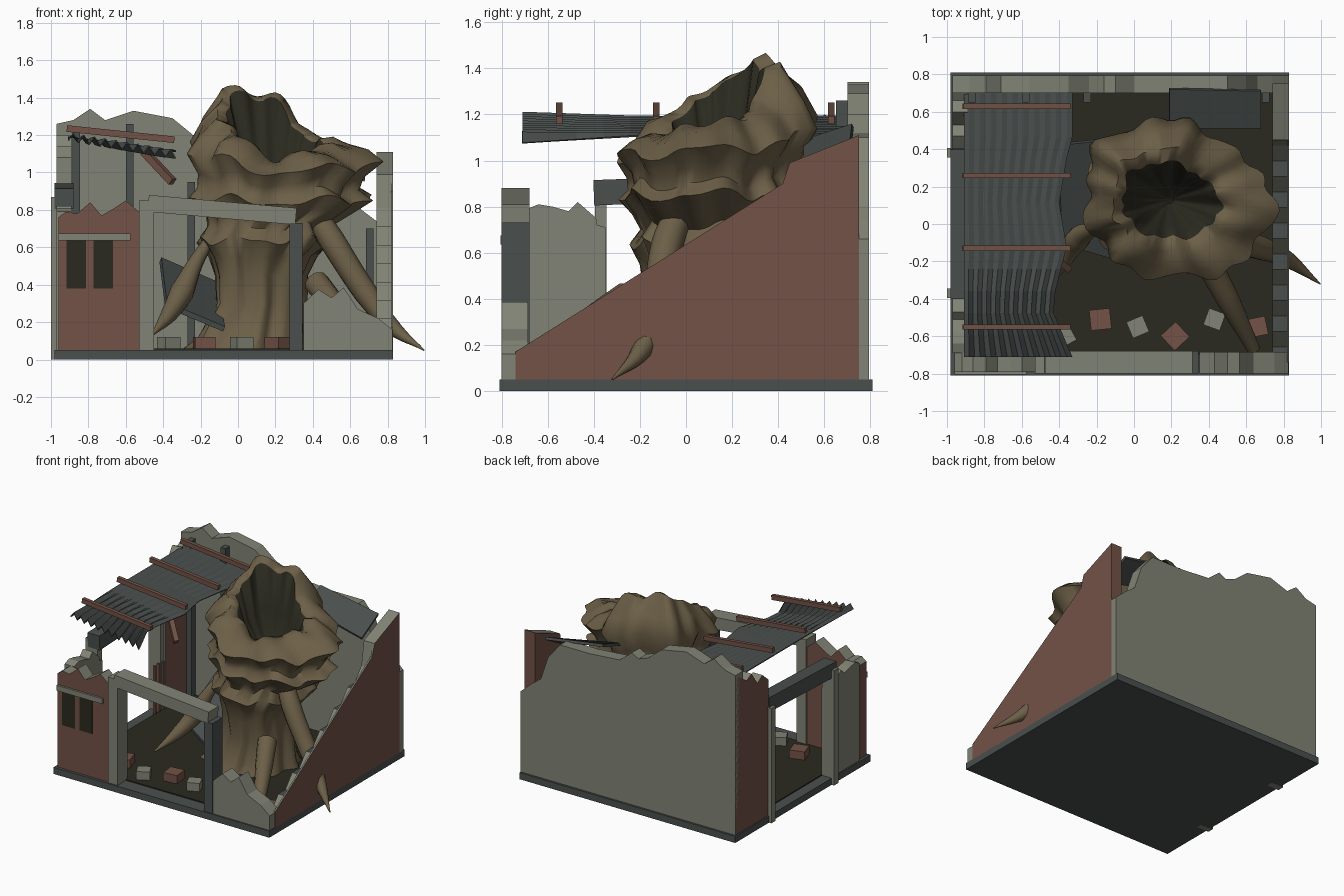
import bpy, bmesh, math
from mathutils import Vector, Matrix

cube = bpy.data.objects.get("Cube")
if cube:
    bpy.data.objects.remove(cube, do_unlink=True)


def material(name, rgb):
    m = bpy.data.materials.new(name)
    m.use_nodes = True
    m.diffuse_color = (*rgb, 1)
    m.node_tree.nodes["Principled BSDF"].inputs["Base Color"].default_value = (*rgb, 1)
    return m


GREY = material("weathered_plaster", (.22, .23, .18))
BRICK = material("old_brick", (.17, .085, .062))
SLATE = material("slate_metal", (.068, .08, .077))
HIDE = material("tan_hide", (.15, .115, .063))
DARK = material("dark_hollow", (.024, .023, .014))


def finish(name, bm, mats, rule=None):
    """Turn a bmesh into an object, colouring faces by a rule on their normal."""
    bmesh.ops.recalc_face_normals(bm, faces=bm.faces[:])
    bm.normal_update()
    if rule:
        for f in bm.faces:
            f.material_index = rule(f.normal)
    me = bpy.data.meshes.new(name)
    bm.to_mesh(me)
    bm.free()
    for m in mats:
        me.materials.append(m)
    ob = bpy.data.objects.new(name, me)
    bpy.context.collection.objects.link(ob)
    return ob


def wall(name, pts, axis, a, b, mats, rule=None):
    """Extrude a (side, height) outline along x or y from a to b."""
    bm = bmesh.new()
    place = (lambda u, z, d: (d, u, z)) if axis == "x" else (lambda u, z, d: (u, d, z))
    f = bm.faces.new([bm.verts.new(place(u, z, a)) for u, z in pts])
    ext = bmesh.ops.extrude_face_region(bm, geom=[f])
    step = (b - a, 0, 0) if axis == "x" else (0, b - a, 0)
    bmesh.ops.translate(bm, vec=step, verts=[v for v in ext["geom"] if isinstance(v, bmesh.types.BMVert)])
    finish(name, bm, mats, rule)


def box(name, x, y, z, mat, turn=0):
    bm = bmesh.new()
    size = [(r[1] - r[0]) for r in (x, y, z)]
    mid = [(r[1] + r[0]) / 2 for r in (x, y, z)]
    m = Matrix.Translation(mid) @ Matrix.Rotation(turn, 4, "Z") @ Matrix.Diagonal((*size, 1))
    bmesh.ops.create_cube(bm, size=1, matrix=m)
    finish(name, bm, [mat])


def bar(name, p, q, wide, high, mat):
    p, q = Vector(p), Vector(q)
    d = q - p
    bm = bmesh.new()
    m = Matrix.Translation((p + q) / 2) @ d.to_track_quat("X", "Z").to_matrix().to_4x4()
    bmesh.ops.create_cube(bm, size=1, matrix=m @ Matrix.Diagonal((d.length, wide, high, 1)))
    finish(name, bm, [mat])


def slab(name, corners, thick, mat):
    bm = bmesh.new()
    bm.faces.new([bm.verts.new(c) for c in corners])
    ob = finish(name, bm, [mat])
    ob.modifiers.new("thickness", "SOLIDIFY").thickness = thick


def smooth(ob, angle):
    bpy.ops.object.select_all(action="DESELECT")
    ob.select_set(True)
    bpy.context.view_layer.objects.active = ob
    bpy.ops.object.shade_smooth_by_angle(angle=math.radians(angle))


def broken_top(n):
    return 1 if n.z > .3 else 0


def broken_top_and_end(n):
    return 1 if n.z > .3 or n.y < -.5 else 0


# Base and floor
box("base_slab", (-.98, .83), (-.81, .81), (0, .05), SLATE)
box("dark_floor", (-.9, .75), (-.7, .71), (.05, .058), DARK)

# Back wall with a jagged top and pilasters
wall("back_wall", [(-.97, .05), (-.97, 1.26), (-.88, 1.28), (-.79, 1.34), (-.71, 1.28), (-.56, 1.33),
     (-.35, 1.29), (-.24, 1.2), (-.16, 1.17), (-.1, 1.2), (0, 1.12), (.25, 1.1), (.5, 1.1), (.6, .98),
     (.66, .8), (.74, .74), (.83, .66), (.83, .05)], "y", .7, .795, [GREY])
for x, top in ((-.865, 1.24), (-.58, 1.26), (-.25, .95), (.705, .7)):
    box("back_pilaster", (x - .02, x + .02), (.65, .71), (.05, top), SLATE)

# Right wall: stepped broken core behind a taller thin brick face
y0, y1, z0, z1, steps = -.74, .42, .12, .81, 7
crown = []
for i in range(steps):
    y, z = y0 + (y1 - y0) * i / steps, z0 + (z1 - z0) * i / steps
    crown += [(y, z), (y + (y1 - y0) / steps / 2, z)]
peak = [(.45, .99), (.75, 1.11), (.75, .05)]
wall("right_wall_core", [(y0, .05)] + crown + [(y1, z1)] + peak, "x", .74, .818, [BRICK, GREY, SLATE],
     lambda n: 2 if n.z > .98 else broken_top_and_end(n))
wall("right_wall_outer_face", [(y0, .05), (y0, .17), (y1, .9)] + peak, "x", .818, .83, [BRICK, GREY],
     broken_top_and_end)

# Left wall: two stubs either side of a wide opening
wall("left_wall_back", [(.4, .05), (.4, 1.08), (.47, 1.14), (.53, 1.1), (.6, 1.2), (.66, 1.17), (.79, 1.26),
     (.79, .05)], "x", -.97, -.89, [BRICK, GREY], broken_top_and_end)
wall("left_wall_front", [(-.69, .05), (-.69, .79), (-.64, .81), (-.58, .8), (-.51, .78), (-.47, .82),
     (-.39, .75), (-.385, .72), (-.35, .71), (-.35, .05)], "x", -.97, -.89, [GREY])
for y in (-.37, .38):
    box("opening_jamb", (-1, -.9), (y - .025, y + .025), (0, .87), GREY)
bar("opening_lintel", (-.93, -.4, .86), (-.93, .4, .89), .1, .11, SLATE)
for i in range(4):
    y = .28 + i * .045
    box("fence_slat", (-.91, -.89), (y, y + .018), (.05, .42), BRICK)

# Front wall, left part with two windows and a lintel
wall("front_wall_left", [(-.96, .05), (-.96, .76), (-.92, .79), (-.86, .78), (-.79, .84), (-.73, .77),
     (-.66, .81), (-.6, .85), (-.53, .79), (-.53, .05)], "y", -.79, -.69, [BRICK, GREY], broken_top)
for x in (-.865, -.72):
    box("window_pane", (x - .053, x + .053), (-.795, -.789), (.38, .635), DARK)
box("window_lintel", (-.96, -.575), (-.805, -.77), (.635, .675), GREY)

# Doorway
box("door_post_left", (-.53, -.45), (-.8, -.68), (.05, .85), GREY)
box("door_post_right", (.275, .345), (-.8, -.68), (.05, .73), SLATE)
bar("door_beam", (-.48, -.74, .835), (.31, -.74, .765), .12, .09, GREY)

# Front wall, broken right part
wall("front_wall_right", [(.35, .05), (.35, .3), (.43, .375), (.5, .33), (.565, .385), (.64, .27),
     (.75, .22), (.825, .16), (.825, .05)], "y", -.8, -.685, [GREY])

# Roof sheet: deep corrugation at the front edge flattening backwards, ragged inner edge
WIDTHS = [.58, .53, .48, .49, .52, .55, .53, .51, .53, .55, .58, .58, .58]
bm = bmesh.new()
nx = 20
rows = []
for j, width in enumerate(WIDTHS):
    y = -.71 + 1.41 * j / (len(WIDTHS) - 1)
    wave = .003 + .018 * max(0, (-y - .2) / .5)
    rows.append([])
    for i in range(nx + 1):
        u = i / nx
        z = 1.195 - .075 * u + (wave if i % 2 else -wave) - .03 * u * max(0, -y)
        rows[-1].append(bm.verts.new((-.91 + width * u, y, z)))
for a, b in zip(rows, rows[1:]):
    for i in range(nx):
        bm.faces.new((a[i], a[i + 1], b[i + 1], b[i]))
roof = finish("corrugated_roof", bm, [SLATE])
roof.modifiers.new("thickness", "SOLIDIFY").thickness = .008
for y in (-.55, -.13, .26, .63):
    bar("roof_batten", (-.915, y, 1.235), (-.34, y, 1.175), .028, .035, BRICK)
bar("fallen_brace", (-.5, -.12, 1.11), (-.35, -.24, .95), .035, .04, BRICK)

# Fallen panels
slab("fallen_panel", [(-.42, .43, .52), (-.12, .46, .39), (-.08, -.19, .15), (-.39, -.1, .28)], .03, SLATE)
slab("loose_roof_panel", [(.19, .51, 1.09), (.68, .51, .97), (.68, .71, 1.08), (.19, .72, 1.16)], .02, SLATE)

# Rubble blocks
for x, y, turn, s, mat in [(-.18, -.51, .1, .055, BRICK), (.02, -.55, .4, .047, GREY),
                           (.22, -.6, .75, .055, BRICK), (.43, -.51, -.35, .047, GREY),
                           (.66, -.55, .2, .05, BRICK), (-.37, -.6, .5, .047, GREY),
                           (-.6, -.5, .3, .055, BRICK)]:
    box("rubble_block", (x - s, x + s), (y - s, y + s), (.058, .12), mat, turn)

# Giant worm: stacked wavy rings; rim height and girth change around the body
RIM = [1.17, 1.2, 1.41, 1.45, 1.33, 1.22, 1.07, 1.13]
GIRTH = [1.03, .84, .97, 1.04, .93, 1, 1, 1.06]
# height, centre x, centre y, radius x, radius y
RINGS = [(.05, .05, .1, .34, .33), (.12, .08, .1, .29, .28), (.3, .12, .1, .235, .25), (.45, .12, .1, .24, .27),
         (.55, .13, .11, .28, .3), (.64, .15, .12, .36, .36), (.71, .16, .13, .32, .32), (.78, .2, .13, .38, .35),
         (.85, .21, .13, .48, .4), (.9, .2, .13, .42, .36), (.96, .21, .13, .43, .37), (1.04, .22, .14, .51, .43),
         (1.1, .21, .14, .44, .37), (1.15, .2, .13, .33, .28), (1.14, .19, .13, .265, .205), (1, .19, .13, .2, .15),
         (.75, .19, .13, .02, .02)]
LIP, SEG = 13, 80


def around(values, a):
    """Ease between values spaced evenly round the circle."""
    t = (a / math.tau * 8) % 8
    i = int(t)
    k = (1 - math.cos((t - i) * math.pi)) / 2
    return values[i] * (1 - k) + values[(i + 1) % 8] * k


bm = bmesh.new()
rings = []
for n, (z, cx, cy, rx, ry) in enumerate(RINGS):
    loop = []
    for s in range(SEG):
        a = math.tau * s / SEG
        fold = .045 * math.sin(7 * a + n * .25) + .035 * math.sin(12 * a + 1 - n * .3)
        r = 1 + fold + .02 * math.sin(17 * a + n * .8)
        if n > 6:
            r *= around(GIRTH, a)
        lift = (around(RIM, a) - 1.15) * (z / 1.15) ** 7
        if 4 < n < LIP:
            lift += .022 * math.sin(6 * a + n * .2) + .012 * math.sin(11 * a)
        elif n in (LIP, LIP + 1):
            lift += .018 * math.sin(9 * a)
        loop.append(bm.verts.new((cx + rx * r * math.cos(a), cy + ry * r * math.sin(a), z + lift)))
    rings.append(loop)
for n, (lo, hi) in enumerate(zip(rings, rings[1:])):
    for s in range(SEG):
        t = (s + 1) % SEG
        f = bm.faces.new((lo[s], lo[t], hi[t], hi[s]))
        f.material_index = 1 if n > LIP else 0
bm.faces.new(rings[-1]).material_index = 1
smooth(finish("giant_worm_body", bm, [HIDE, DARK]), 60)


# Tentacles: tapered tubes along curves
def tentacle(name, pts):
    cu = bpy.data.curves.new(name, "CURVE")
    cu.dimensions, cu.bevel_depth, cu.bevel_resolution = "3D", 1, 3
    cu.resolution_u, cu.use_fill_caps = 6, True
    sp = cu.splines.new("BEZIER")
    sp.bezier_points.add(len(pts) - 1)
    for bp, (x, y, z, r) in zip(sp.bezier_points, pts):
        bp.co, bp.radius = (x, y, z), r
        bp.handle_left_type = bp.handle_right_type = "AUTO"
    cu.materials.append(HIDE)
    ob = bpy.data.objects.new(name, cu)
    bpy.context.collection.objects.link(ob)
    bpy.ops.object.select_all(action="DESELECT")
    ob.select_set(True)
    bpy.context.view_layer.objects.active = ob
    bpy.ops.object.convert(target="MESH")
    smooth(bpy.context.object, 50)


tentacle("wall_piercing_tentacle", [(.4, -.02, .8, .06), (.5, -.08, .64, .07), (.68, -.13, .36, .065),
                                    (.82, -.19, .18, .045), (.995, -.32, .05, .004)])
tentacle("front_tentacle", [(.42, -.25, .41, .068), (.5, -.4, .31, .062), (.64, -.67, .1, .035)])
tentacle("left_tentacle", [(-.14, .02, .66, .025), (-.23, -.03, .51, .042), (-.3, -.08, .36, .065),
                           (-.37, -.19, .24, .045), (-.46, -.34, .13, .006)])
